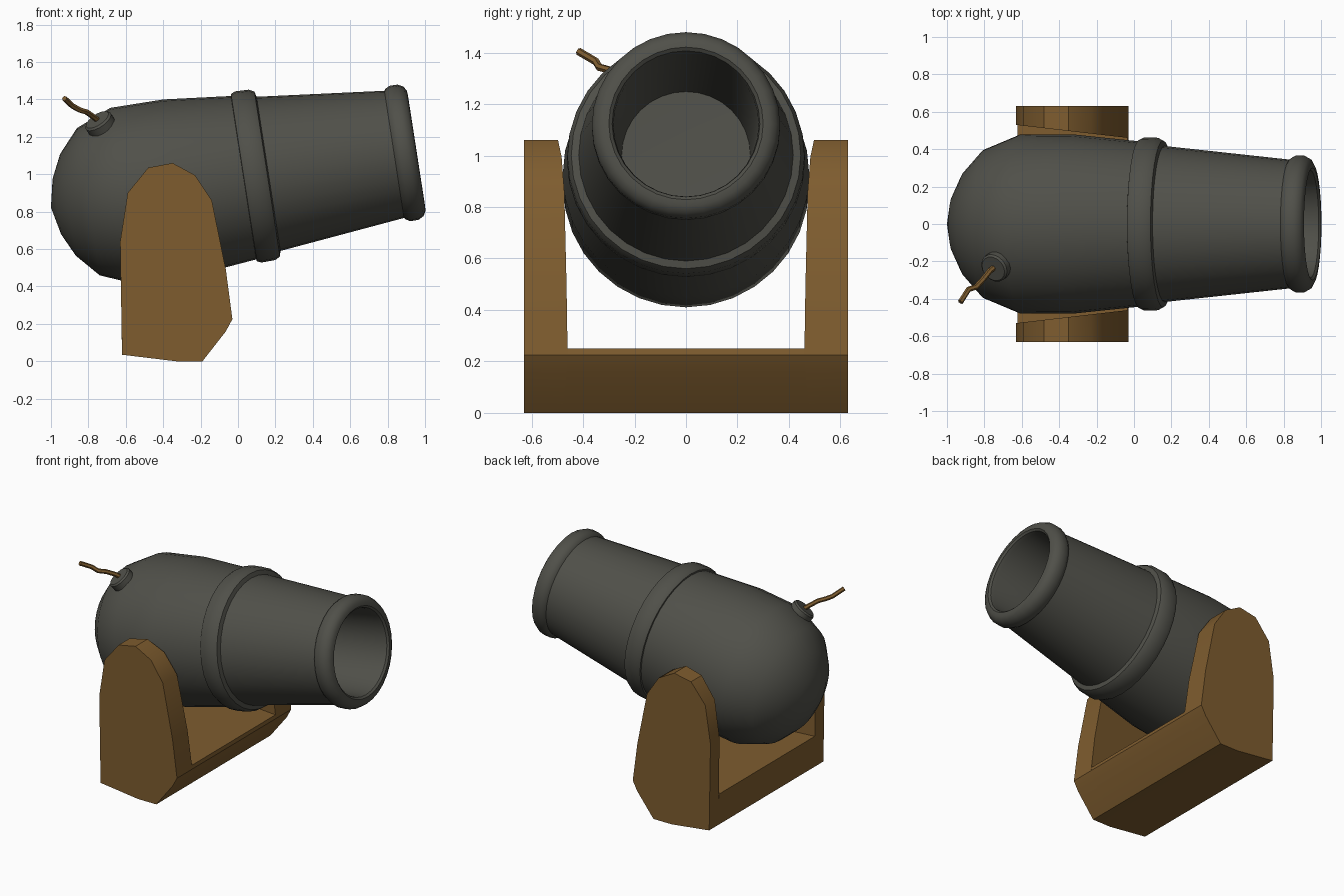
import bpy, bmesh, math
from mathutils import Vector, Matrix

if "Cube" in bpy.data.objects:
    bpy.data.objects.remove(bpy.data.objects["Cube"])

TILT = math.atan2(0.153, 0.988)   # barrel elevation
AXIS_Z = 0.977                    # barrel axis height at x = 0


def material(name, rgb):
    m = bpy.data.materials.new(name)
    m.diffuse_color = (*rgb, 1)
    m.use_nodes = True
    m.node_tree.nodes["Principled BSDF"].inputs["Base Color"].default_value = m.diffuse_color
    return m


iron = material("dark iron", (0.08, 0.08, 0.067))
wood = material("brown wood", (0.21, 0.108, 0.028))


def finish(bm, name, mat, angle=35):
    bmesh.ops.recalc_face_normals(bm, faces=bm.faces)
    me = bpy.data.meshes.new(name)
    bm.to_mesh(me)
    bm.free()
    ob = bpy.data.objects.new(name, me)
    bpy.context.collection.objects.link(ob)
    me.materials.append(mat)
    bpy.ops.object.select_all(action='DESELECT')
    ob.select_set(True)
    bpy.context.view_layer.objects.active = ob
    bpy.ops.object.shade_smooth_by_angle(angle=math.radians(angle))
    return ob


def lathe(name, profile, mat, matrix, steps=32):
    """Revolve (height, radius) points about local z, then place."""
    bm = bmesh.new()
    vs = [bm.verts.new((r, 0, s)) for s, r in profile]
    edges = [bm.edges.new(p) for p in zip(vs, vs[1:])]
    bmesh.ops.spin(bm, geom=vs + edges, cent=(0, 0, 0), axis=(0, 0, 1),
                   angle=math.tau, steps=steps, use_duplicate=False)
    bmesh.ops.remove_doubles(bm, verts=bm.verts, dist=1e-4)
    bm.transform(matrix)
    return finish(bm, name, mat)


def prism(name, outline, y0, y1, mat):
    """Extrude an x-z outline between two y functions of x."""
    bm = bmesh.new()
    a = [bm.verts.new((x, y0(x), z)) for x, z in outline]
    b = [bm.verts.new((x, y1(x), z)) for x, z in outline]
    bm.faces.new(a)
    bm.faces.new(b[::-1])
    n = len(outline)
    for i in range(n):
        j = (i + 1) % n
        bm.faces.new((a[i], b[i], b[j], a[j]))
    return finish(bm, name, mat)


# Barrel: rounded breech, middle band, muzzle ring and hollow bore
barrel_profile = [
    (-1.012, 0), (-0.98, 0.15), (-0.92, 0.275), (-0.81, 0.398),
    (-0.617, 0.478), (-0.329, 0.479), (0.03, 0.442),
    (0.032, 0.452), (0.055, 0.463), (0.13, 0.461), (0.158, 0.446),
    (0.165, 0.417), (0.845, 0.344),
    (0.852, 0.353), (0.875, 0.366), (0.92, 0.366), (0.95, 0.35),
    (0.964, 0.325), (0.966, 0.30), (0.955, 0.287), (0.93, 0.282),
    (0.16, 0.25), (0.15, 0)]
place = Matrix.Translation((0, 0, AXIS_Z)) @ Matrix.Rotation(math.pi / 2 - TILT, 4, 'Y')
lathe("barrel", barrel_profile, iron, place)

# Fuse socket on the breech
normal = Vector((-0.5, -0.42, 0.76)).normalized()
spot = Vector((-0.735, -0.225, 1.265))
lathe("fuse_socket", [(-0.04, 0), (-0.04, 0.08), (0.025, 0.08), (0.035, 0.07), (0.035, 0)],
      iron, Matrix.Translation(spot) @ normal.to_track_quat('Z', 'Y').to_matrix().to_4x4(), 16)

# Wavy fuse cord
path = [(-0.745, -0.23, 1.285), (-0.77, -0.25, 1.305), (-0.81, -0.30, 1.333),
        (-0.845, -0.337, 1.343), (-0.885, -0.35, 1.365), (-0.928, -0.418, 1.405)]
cu = bpy.data.curves.new("fuse_path", 'CURVE')
cu.dimensions = '3D'
cu.bevel_depth = 0.015
cu.bevel_resolution = 1
cu.use_fill_caps = True
sp = cu.splines.new('POLY')
sp.points.add(len(path) - 1)
for p, co in zip(sp.points, path):
    p.co = (*co, 1)
tmp = bpy.data.objects.new("fuse_path", cu)
bpy.context.collection.objects.link(tmp)
bm = bmesh.new()
bm.from_mesh(tmp.to_mesh())
bpy.data.objects.remove(tmp)
finish(bm, "fuse", wood, 50)

# Cradle: two cheeks, thicker towards the front, joined by a base beam
base = [(-0.62, 0.035), (-0.33, 0), (-0.19, 0), (-0.065, 0.16), (-0.03, 0.225)]
cheek = base + [(-0.065, 0.49), (-0.14, 0.86), (-0.23, 0.995), (-0.35, 1.06),
                (-0.48, 1.035), (-0.59, 0.90), (-0.63, 0.64)]
beam = base + [(-0.034, 0.25), (-0.624, 0.25)]


def inner(x):
    return 0.53 - (x + 0.63) * 0.07 / 0.6


for side, label in ((-1, "front"), (1, "back")):
    prism(label + "_cheek", cheek, lambda x: side * inner(x), lambda x: side * 0.63, wood)
prism("base_beam", beam, lambda x: -inner(x), inner, wood)
